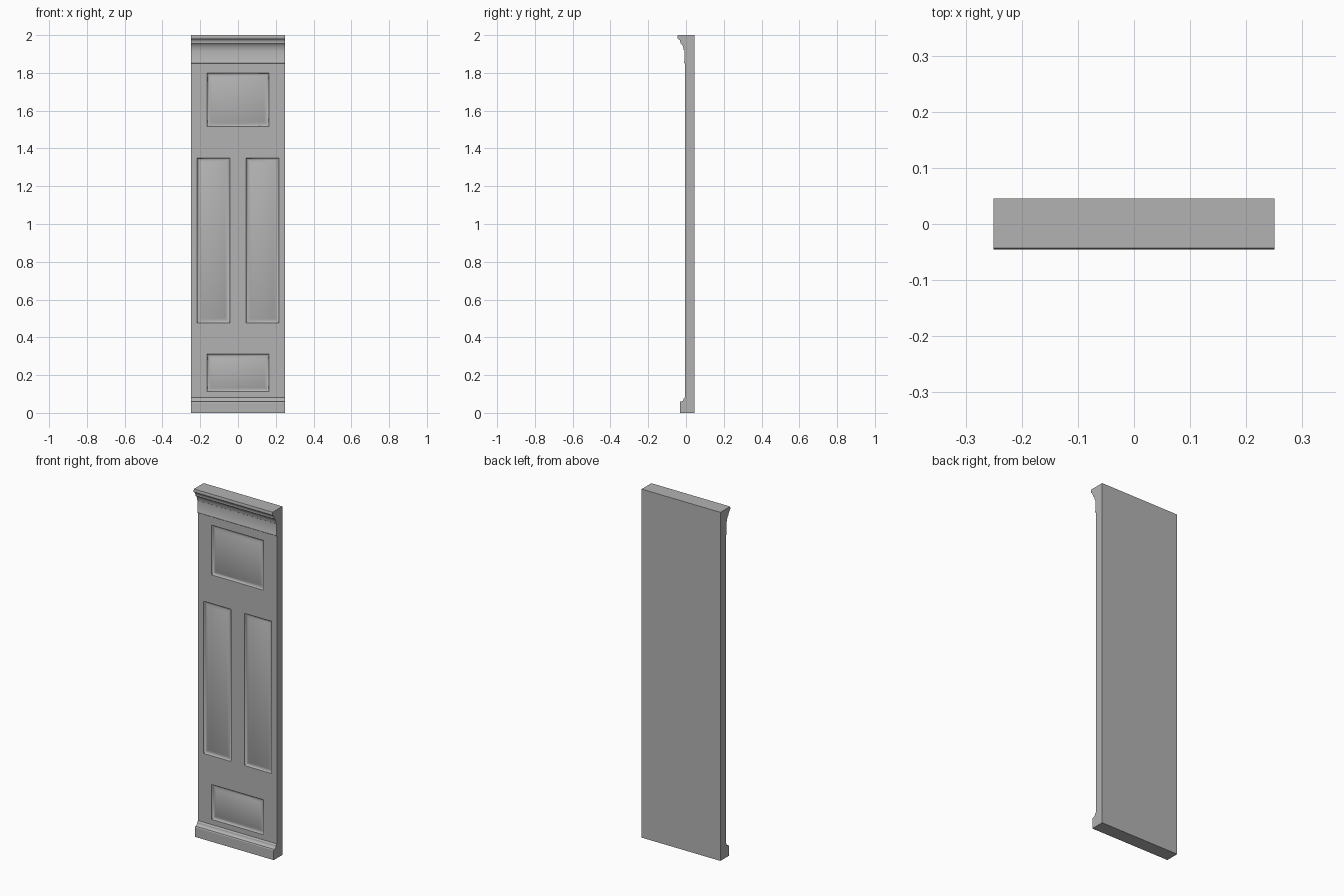
import bpy, bmesh
from mathutils import Vector

cube = bpy.data.objects.get("Cube")
if cube:
    bpy.data.objects.remove(cube, do_unlink=True)

HALF_W, HEIGHT = 0.25, 2.0
BACK, FRONT = 0.045, -0.004

paint = bpy.data.materials.new("grey_paint")
paint.use_nodes = True
GREY = (0.45, 0.45, 0.45, 1)
paint.diffuse_color = GREY
paint.node_tree.nodes["Principled BSDF"].inputs["Base Color"].default_value = GREY


def finish(name, bm, angle):
    bmesh.ops.recalc_face_normals(bm, faces=bm.faces)
    mesh = bpy.data.meshes.new(name)
    bm.to_mesh(mesh)
    bm.free()
    obj = bpy.data.objects.new(name, mesh)
    bpy.context.collection.objects.link(obj)
    mesh.materials.append(paint)
    bpy.ops.object.select_all(action='DESELECT')
    obj.select_set(True)
    bpy.context.view_layer.objects.active = obj
    bpy.ops.object.shade_smooth_by_angle(angle=angle)
    return obj


def moulding(name, profile):
    """Run a (y, z) profile across the full width."""
    bm = bmesh.new()
    face = bm.faces.new([bm.verts.new((-HALF_W, y, z)) for y, z in profile])
    run = bmesh.ops.extrude_face_region(bm, geom=[face], use_keep_orig=True)
    verts = [g for g in run["geom"] if isinstance(g, bmesh.types.BMVert)]
    bmesh.ops.translate(bm, verts=verts, vec=(2 * HALF_W, 0, 0))
    finish(name, bm, 0.5)


def curve(a, control, b, steps=8):
    """Points along a quadratic curve, for coves and rounds."""
    a, control, b = Vector(a), Vector(control), Vector(b)
    return [tuple(a.lerp(control, t).lerp(control.lerp(b, t), t))
            for t in (i / steps for i in range(steps + 1))]


# Board: a box whose front is cut along the panel outlines
panels = [(-0.165, 0.165, 1.515, 1.80),
          (-0.217, -0.043, 0.477, 1.35),
          (0.043, 0.217, 0.477, 1.35),
          (-0.165, 0.165, 0.112, 0.312)]
bm = bmesh.new()
bmesh.ops.create_cube(bm, size=1)
for v in bm.verts:
    v.co = (v.co.x * 2 * HALF_W, BACK if v.co.y > 0 else FRONT,
            (v.co.z + 0.5) * HEIGHT)
for axis, slots in ((0, (0, 1)), (2, (2, 3))):
    for value in sorted({p[s] for p in panels for s in slots}):
        point, normal = Vector(), Vector()
        point[axis], normal[axis] = value, 1
        bmesh.ops.bisect_plane(bm, geom=bm.verts[:] + bm.edges[:] + bm.faces[:],
                               plane_co=point, plane_no=normal)

# Panels: a rounded drop, a narrow groove, then a bevel up to the field
steps = [(0.002, -0.004), (0.003, -0.003), (0.005, -0.002),
         (0.004, 0), (0.013, 0.005), (0.002, 0.001)]
bm.normal_update()
for x0, x1, z0, z1 in panels:
    field = []
    for f in bm.faces:
        c = f.calc_center_median()
        if f.normal.y < -0.9 and x0 < c.x < x1 and z0 < c.z < z1:
            field.append(f)
    for width, depth in steps:
        bmesh.ops.inset_region(bm, faces=field, thickness=width, depth=depth,
                               use_even_offset=True, use_boundary=True)
bmesh.ops.dissolve_limit(bm, angle_limit=0.01, verts=bm.verts, edges=bm.edges)
finish("panelled_board", bm, 0.6)

# Cornice: bead, plain frieze, deep cove, step and projecting lip
cornice = [(FRONT, HEIGHT), (FRONT, 1.85)]
cornice += curve((-0.008, 1.85), (-0.014, 1.855), (-0.009, 1.862), 4)
cornice += [(-0.009, 1.92)]
cornice += curve((-0.012, 1.922), (-0.015, 1.945), (-0.026, 1.955))
cornice += [(-0.029, 1.955)]
cornice += curve((-0.029, 1.962), (-0.032, 1.976), (-0.039, 1.978), 6)
cornice += curve((-0.041, 1.980), (-0.046, 1.984), (-0.045, 1.990), 4)
cornice += [(-0.043, HEIGHT)]
moulding("cornice", cornice)

# Skirting: plain plinth with a cove cap
skirting = [(FRONT, 0), (-0.033, 0), (-0.033, 0.055)]
skirting += curve((-0.030, 0.060), (-0.013, 0.060), (-0.012, 0.076))
skirting += [(-0.009, 0.080), (FRONT, 0.082)]
moulding("skirting", skirting)
